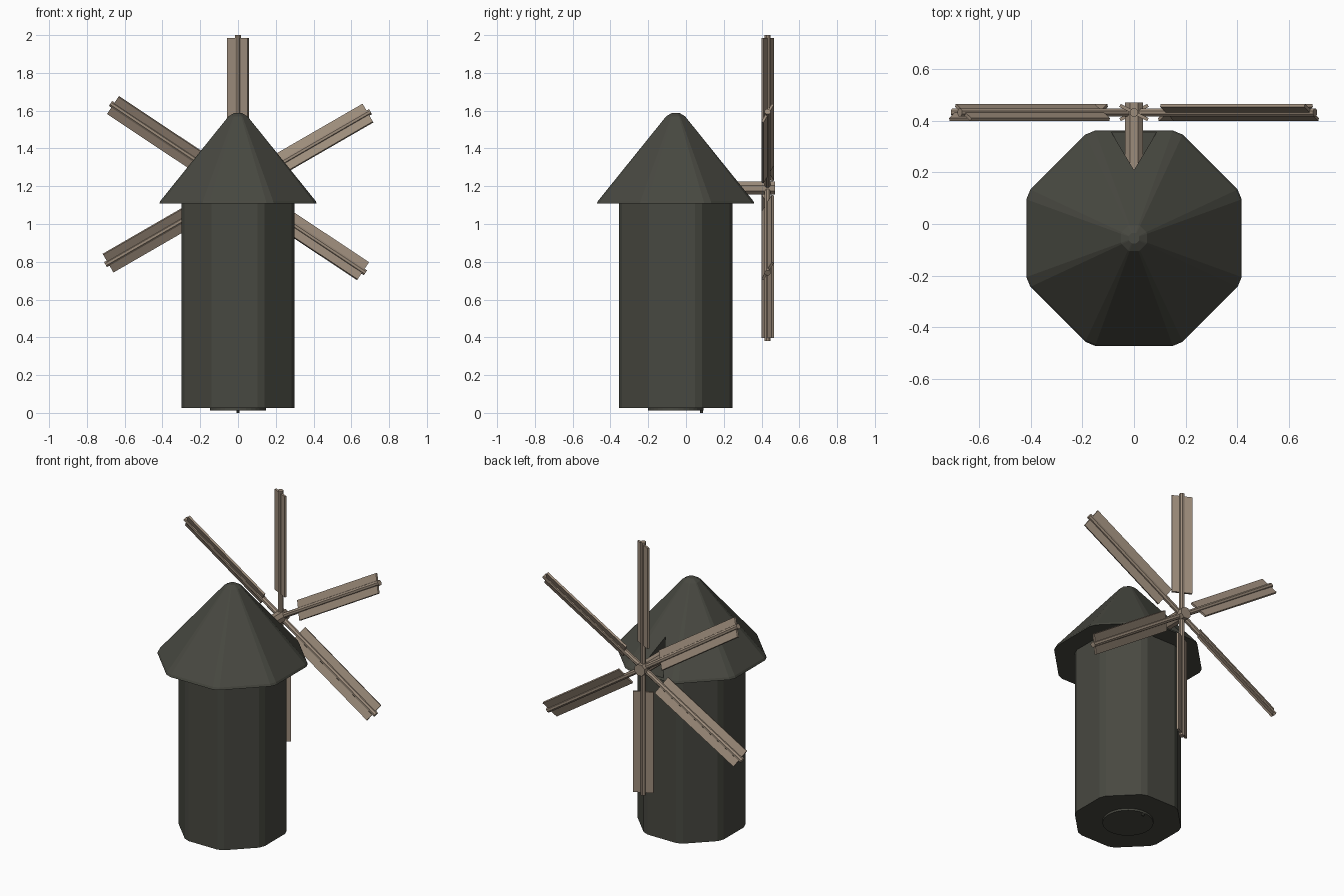
import bpy, bmesh, math
from mathutils import Matrix, Vector

if "Cube" in bpy.data.objects:
    bpy.data.objects.remove(bpy.data.objects["Cube"])

CY = -0.055                      # tower axis
HUB = Vector((0, 0.432, 1.19))   # centre of the sails


def material(name, rgb):
    m = bpy.data.materials.new(name)
    m.diffuse_color = (*rgb, 1)
    m.use_nodes = True
    m.node_tree.nodes["Principled BSDF"].inputs["Base Color"].default_value = m.diffuse_color
    return m


DARK = material("dark olive metal", (0.064, 0.065, 0.052))
WOOD = material("weathered wood", (0.335, 0.262, 0.198))


def make(name, bm, mat):
    bmesh.ops.recalc_face_normals(bm, faces=bm.faces)
    me = bpy.data.meshes.new(name)
    bm.to_mesh(me)
    bm.free()
    ob = bpy.data.objects.new(name, me)
    bpy.context.collection.objects.link(ob)
    me.materials.append(mat)
    return ob


def octagon(apothem, cut):
    """Octagon with clipped corners, flats facing the axes."""
    pts, half = [], apothem * math.tan(math.pi / 8) - cut
    for i in range(8):
        a = i * math.pi / 4
        n, t = Vector((math.cos(a), math.sin(a))), Vector((-math.sin(a), math.cos(a)))
        pts += [n * apothem - t * half, n * apothem + t * half]
    return pts


def loft(name, rings, cut, mat):
    """Stack of octagon rings (apothem, z), capped at both ends."""
    bm = bmesh.new()
    loops = []
    for r, z in rings:
        c = cut * min(1, r / 0.3)
        loops.append([bm.verts.new((p.x, p.y + CY, z)) for p in octagon(r, c)])
    for a, b in zip(loops, loops[1:]):
        for i in range(16):
            j = (i + 1) % 16
            bm.faces.new((a[i], a[j], b[j], b[i]))
    bm.faces.new(loops[0][::-1])
    bm.faces.new(loops[-1])
    return make(name, bm, mat)


def cylinder(bm, r, length, matrix, seg=8):
    rot = Matrix.Rotation(math.pi / seg, 4, 'Z')
    bmesh.ops.create_cone(bm, cap_ends=True, segments=seg, radius1=r, radius2=r,
                          depth=length, matrix=matrix @ rot)


# tower and roof
loft("tower", [(0.3, 0.025), (0.3, 1.115)], 0.022, DARK)
roof = loft("roof", [(0.417, 1.108), (0.411, 1.122), (0.05, 1.57), (0.02, 1.588)], 0.022, DARK)

# triangular opening in the roof for the axle
bm = bmesh.new()
ends = [[bm.verts.new((x, y, z)) for x, z in ((-0.088, 1.122), (0.088, 1.122), (0, 1.305))]
        for y in (0.12, 0.6)]
bm.faces.new(ends[0])
bm.faces.new(ends[1][::-1])
for i in range(3):
    j = (i + 1) % 3
    bm.faces.new((ends[0][i], ends[0][j], ends[1][j], ends[1][i]))
cutter = make("roof_opening_cutter", bm, DARK)
cutter.hide_render = True
mod = roof.modifiers.new("opening", 'BOOLEAN')
mod.operation, mod.solver, mod.object = 'DIFFERENCE', 'EXACT', cutter
bpy.context.view_layer.objects.active = roof
bpy.ops.object.modifier_apply(modifier=mod.name)
bpy.data.objects.remove(cutter)

# round foot under the tower, with a small pin
bm = bmesh.new()
cylinder(bm, 0.148, 0.03, Matrix.Translation((0, CY, 0.027)), 32)
cylinder(bm, 0.009, 0.02, Matrix.Translation((0, 0.083, 0.01)))
make("foot_disc", bm, DARK)

# axle
bm = bmesh.new()
cylinder(bm, 0.038, 0.37, Matrix.Translation((0, 0.285, HUB.z)) @ Matrix.Rotation(math.pi / 2, 4, 'X'))
make("axle", bm, WOOD)

# six sails, each a spar with a pitched board
for n, deg in enumerate((0, 60, 123.6, 180, 240, 303.6)):
    place = Matrix.Translation(HUB) @ Matrix.Rotation(math.radians(deg), 4, 'Y')
    bm = bmesh.new()
    cylinder(bm, 0.017, 0.81, place @ Matrix.Translation((0, 0, 0.405)))
    board = (Matrix.Translation((0, 0, 0.472)) @ Matrix.Rotation(math.radians(-27), 4, 'Z')
             @ Matrix.Diagonal((0.122, 0.013, 0.645, 1)))
    bmesh.ops.create_cube(bm, size=1, matrix=place @ board)
    make(f"sail_{n + 1}", bm, WOOD)
